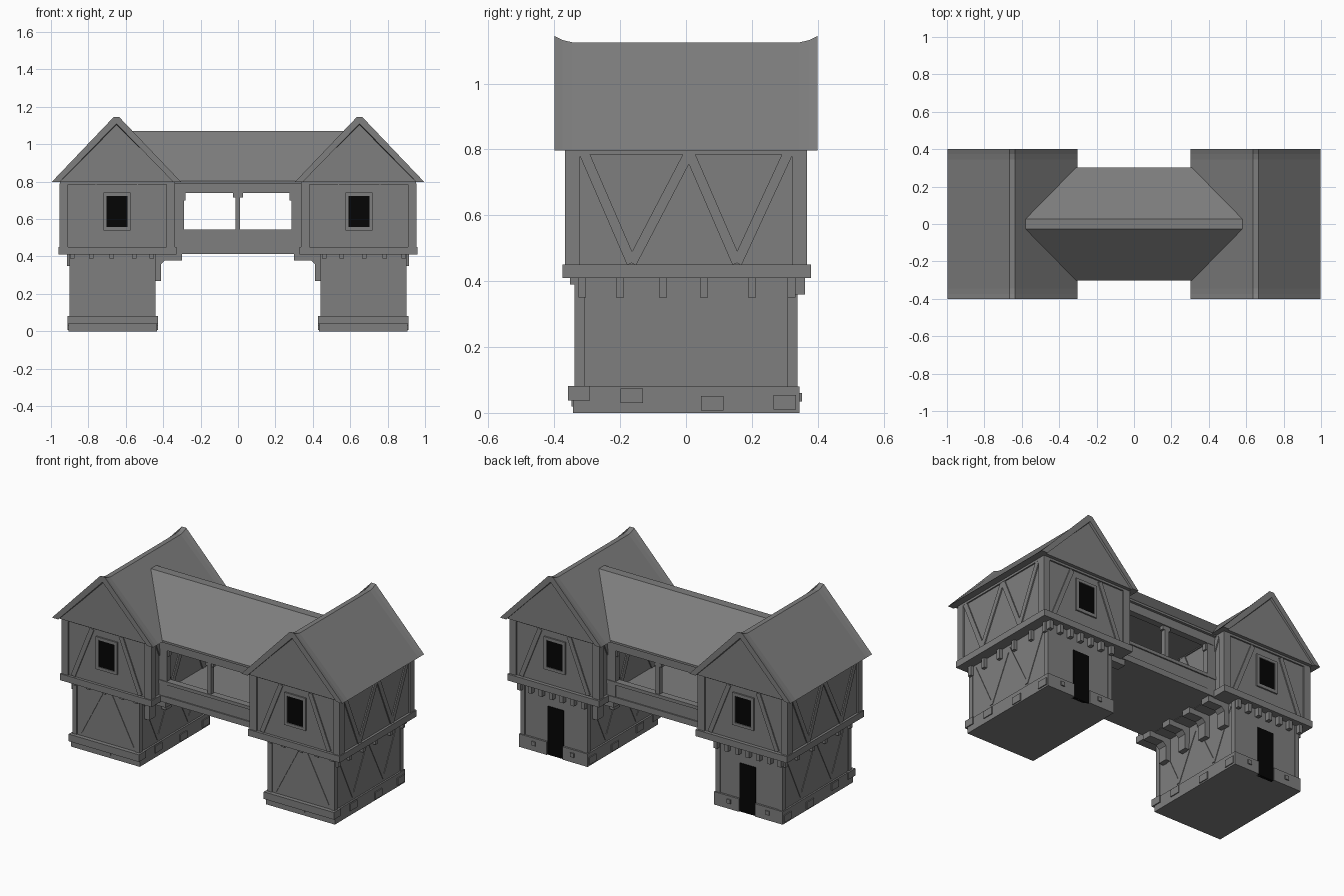
import bpy, bmesh, math
from mathutils import Vector, Matrix

dark = bpy.data.materials.new("dark_opening")
dark.diffuse_color = (0.0015, 0.0015, 0.0015, 1)
grey = bpy.data.materials.new("dark_grey")
grey.diffuse_color = (0.21, 0.21, 0.21, 1)


def finish(name, bm, mirror=True, mat=grey):
    bmesh.ops.recalc_face_normals(bm, faces=bm.faces)
    me = bpy.data.meshes.new(name)
    bm.to_mesh(me)
    bm.free()
    ob = bpy.data.objects.new(name, me)
    bpy.context.collection.objects.link(ob)
    me.materials.append(mat)
    if mirror:
        ob.modifiers.new("mirror", 'MIRROR').use_mirror_merge = False
    return ob


def box(bm, x0, x1, y0, y1, z0, z1):
    m = Matrix.Translation(((x0 + x1) / 2, (y0 + y1) / 2, (z0 + z1) / 2))
    bmesh.ops.create_cube(bm, size=1, matrix=m @ Matrix.Diagonal((x1 - x0, y1 - y0, z1 - z0, 1)))


def beam(bm, p, q, w, depth, n):
    """Timber from p to q lying on a wall with normal n."""
    p, q, n = Vector(p), Vector(q), Vector(n)
    d = (q - p).normalized()
    r = Matrix((d, n.cross(d), n)).transposed().to_4x4()
    m = Matrix.Translation((p + q) / 2) @ r @ Matrix.Diagonal(((q - p).length, w, depth, 1))
    bmesh.ops.create_cube(bm, size=1, matrix=m)


def loft(bm, rings):
    vs = [[bm.verts.new(c) for c in r] for r in rings]
    n = len(vs[0])
    for a, b in zip(vs, vs[1:]):
        for i in range(n):
            bm.faces.new((a[i], a[(i + 1) % n], b[(i + 1) % n], b[i]))
    bm.faces.new(vs[0])
    bm.faces.new(vs[-1])


# Tower walls: lower storey and jettied upper storey
bm = bmesh.new()
box(bm, 0.445, 0.895, -0.333, 0.333, 0, 0.42)
finish("lower_storey", bm)
bm = bmesh.new()
box(bm, 0.345, 0.945, -0.358, 0.358, 0.415, 0.80)
finish("upper_storey", bm)

# Plinth with a gap for the back door, plus projecting stones
bm = bmesh.new()
box(bm, 0.434, 0.905, -0.343, 0.331, 0, 0.08)
for a, b in ((0.434, 0.605), (0.715, 0.905)):
    box(bm, a, b, 0.331, 0.345, 0, 0.08)
finish("plinth", bm)
bm = bmesh.new()
for y, z in ((-0.325, 0.06), (-0.165, 0.052), (0.08, 0.03), (0.30, 0.033)):
    box(bm, 0.428, 0.911, y - 0.034, y + 0.034, z - 0.022, z + 0.022)
box(bm, 0.63, 0.70, -0.348, -0.33, 0.02, 0.06)
box(bm, 0.79, 0.815, 0.34, 0.352, 0.035, 0.06)
box(bm, 0.525, 0.55, 0.34, 0.352, 0.035, 0.06)
finish("plinth_stones", bm)

# Lower timbers: corner posts and braces
bm = bmesh.new()
for x in (0.455, 0.885):
    for y in (-0.323, 0.323):
        box(bm, x - 0.015, x + 0.015, y - 0.015, y + 0.015, 0.07, 0.41)
ys = (-0.29, -0.15, 0.0, 0.15, 0.29)
for x, n in ((0.445, (-1, 0, 0)), (0.895, (1, 0, 0))):
    for i in range(4):
        za, zb = (0.39, 0.10) if i % 2 == 0 else (0.10, 0.39)
        beam(bm, (x, ys[i], za), (x, ys[i + 1], zb), 0.022, 0.007, n)
for t in (-1, 1):
    beam(bm, (0.67 + t * 0.03, -0.333, 0.39), (0.67 + t * 0.18, -0.333, 0.10), 0.022, 0.007, (0, -1, 0))
finish("lower_timbers", bm)

# Upper timbers: sill band, top plate, posts, zigzag side braces
bm = bmesh.new()
box(bm, 0.33, 0.96, -0.375, 0.38, 0.41, 0.45)
box(bm, 0.337, 0.953, -0.367, 0.367, 0.785, 0.802)
for x in (0.36, 0.932):
    for y in (-0.345, 0.345):
        box(bm, x - 0.023, x + 0.023, y - 0.023, y + 0.023, 0.44, 0.79)
ys = (-0.31, -0.165, 0.01, 0.155, 0.31)
for x, n in ((0.345, (-1, 0, 0)), (0.945, (1, 0, 0))):
    for i in range(4):
        za, zb = (0.79, 0.455) if i % 2 == 0 else (0.455, 0.79)
        beam(bm, (x, ys[i], za), (x, ys[i + 1], zb), 0.03, 0.014, n)
for s in (-1, 1):
    for t in (-1, 1):
        beam(bm, (0.648 + t * 0.10, s * 0.358, 0.78), (0.648 + t * 0.23, s * 0.358, 0.455),
             0.028, 0.014, (0, s, 0))
finish("upper_timbers", bm)

# Window frames and dark openings, front and back
bm, pane = bmesh.new(), bmesh.new()
for s in (-1, 1):
    y0, y1 = sorted((s * 0.35, s * 0.367))
    for a, b, c, d in ((0.574, 0.592, 0.54, 0.742), (0.702, 0.72, 0.54, 0.742),
                       (0.592, 0.702, 0.54, 0.558), (0.592, 0.702, 0.724, 0.742)):
        box(bm, a, b, y0, y1, c, d)
    y0, y1 = sorted((s * 0.35, s * 0.362))
    box(pane, 0.592, 0.702, y0, y1, 0.558, 0.724)
finish("window_frames", bm)
finish("window_panes", pane, mat=dark)
bm = bmesh.new()
box(bm, 0.605, 0.715, 0.32, 0.338, 0, 0.30)
finish("back_doors", bm, mat=dark)

# Joist ends under the jetty: outer side, front, back
bm = bmesh.new()
for y in (-0.315, -0.20, -0.07, 0.055, 0.20, 0.32):
    box(bm, 0.885, 0.915, y - 0.012, y + 0.012, 0.35, 0.41)
for x in (0.46, 0.555, 0.675, 0.785, 0.885):
    box(bm, x - 0.012, x + 0.012, -0.352, -0.325, 0.39, 0.415)
for i in range(7):
    x = 0.455 + i * 0.073
    box(bm, x - 0.012, x + 0.012, 0.325, 0.362, 0.36, 0.415)
finish("joist_ends", bm)

# Stepped brackets carrying the bridge
bm = bmesh.new()
for y in (-0.25, -0.085, 0.085, 0.25):
    box(bm, 0.413, 0.45, y - 0.03, y + 0.03, 0.27, 0.415)
    box(bm, 0.30, 0.43, y - 0.03, y + 0.03, 0.378, 0.415)
    beam(bm, (0.425, y, 0.36), (0.40, y, 0.385), 0.06, 0.02, Vector((-1, 0, -1)).normalized())
finish("bridge_brackets", bm)

# Tower roofs: chevron shells with ridges kicked up at the gable ends
prof = ((0.303, 0.797), (0.635, 1.125), (0.665, 1.125), (0.997, 0.797),
        (0.955, 0.797), (0.65, 1.092), (0.345, 0.797))
bm = bmesh.new()
rings = []
for y, lift in ((-0.40, 0.02), (-0.375, 0.007), (-0.345, 0), (0.345, 0), (0.375, 0.007), (0.40, 0.02)):
    rings.append([(x, y, z + lift * (z - 0.797) / 0.328) for x, z in prof])
loft(bm, rings)
finish("tower_roof", bm)
bm = bmesh.new()
tri = ((0.325, 0.798), (0.65, 1.11), (0.975, 0.798))
loft(bm, [[(x, y, z) for x, z in tri] for y in (-0.388, 0.388)])
finish("gables", bm)

# Bridge: floor, parapet walls, posts and head beams on both sides
bm = bmesh.new()
box(bm, -0.36, 0.36, -0.28, 0.28, 0.413, 0.45)
finish("bridge_floor", bm, False)
bm = bmesh.new()
for s in (-1, 1):
    def part(x0, x1, a, b, z0, z1):
        y0, y1 = sorted((s * a, s * b))
        box(bm, x0, x1, y0, y1, z0, z1)
    part(-0.35, 0.35, 0.25, 0.28, 0.44, 0.53)
    part(-0.35, 0.35, 0.245, 0.288, 0.525, 0.545)
    part(-0.35, 0.35, 0.26, 0.288, 0.413, 0.45)
    part(-0.35, 0.35, 0.245, 0.286, 0.738, 0.80)
    part(-0.35, -0.29, 0.245, 0.284, 0.45, 0.78)
    part(0.285, 0.35, 0.245, 0.284, 0.45, 0.78)
    part(-0.014, 0.012, 0.25, 0.28, 0.54, 0.745)
    part(-0.028, 0.026, 0.252, 0.278, 0.715, 0.745)
    part(-0.295, -0.28, 0.252, 0.278, 0.70, 0.745)
    part(0.275, 0.29, 0.252, 0.278, 0.70, 0.745)
finish("bridge_sides", bm, False)

# Bridge roof running into both tower roofs
bm = bmesh.new()
sec = ((-0.302, 0.79), (-0.302, 0.803), (-0.027, 1.07), (0.027, 1.07), (0.302, 0.803), (0.302, 0.79))
loft(bm, [[(x, y, z) for y, z in sec] for x in (-0.58, 0.58)])
finish("bridge_roof", bm, False)
